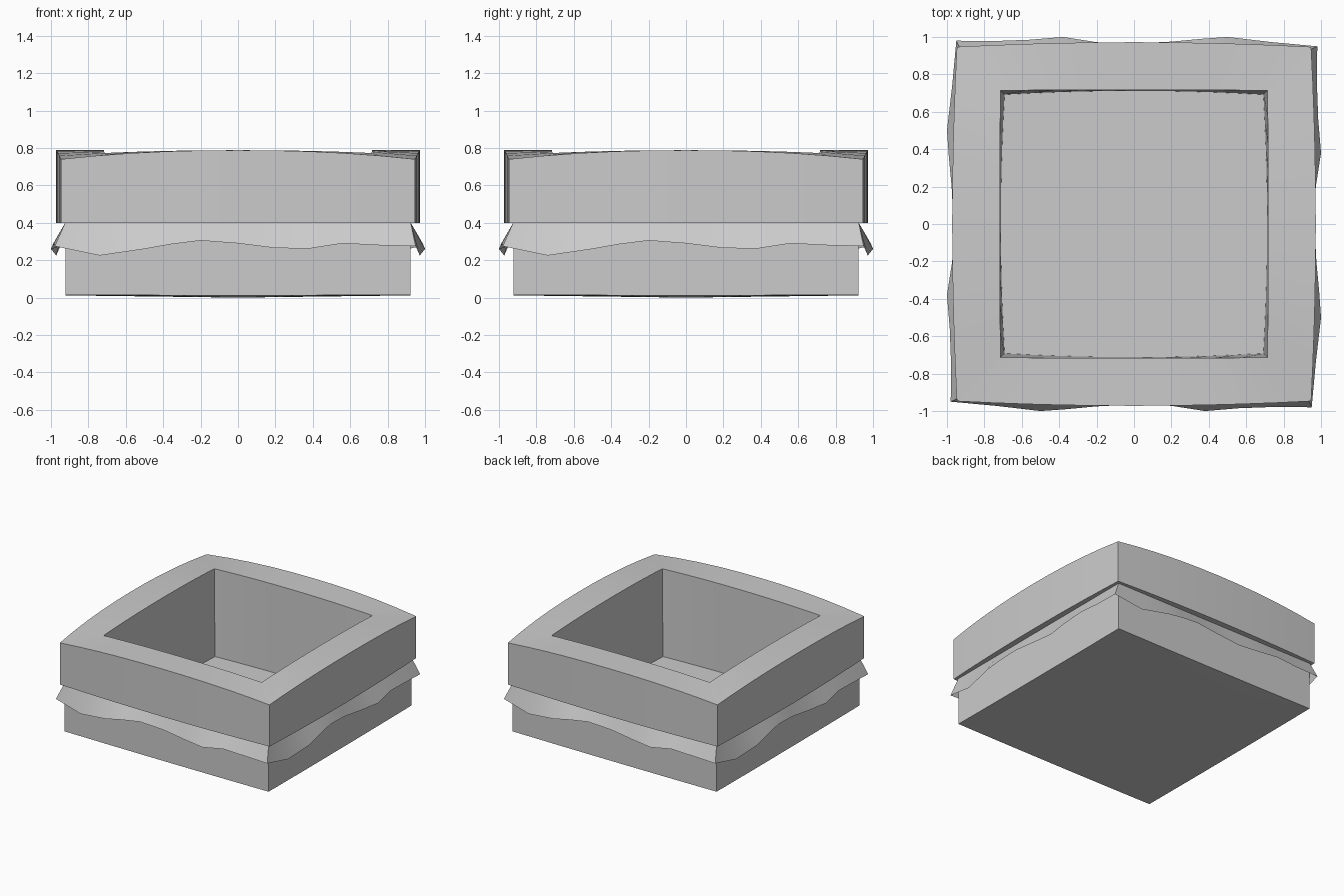
import bpy
import bmesh
import math

cube = bpy.data.objects.get("Cube")
if cube:
    bpy.data.objects.remove(cube, do_unlink=True)

grey = bpy.data.materials.new("plain_grey")
grey.use_nodes = True
colour = (0.6, 0.6, 0.6, 1)
grey.diffuse_color = colour
grey.node_tree.nodes["Principled BSDF"].inputs["Base Color"].default_value = colour


def four_sides(side):
    """Turn the front side's points into a closed ring of four sides."""
    ring = []
    for turn in range(4):
        for x, y, z in side:
            for _ in range(turn):
                x, y = -y, x
            ring.append((x, y, z))
    return ring


def square(corner, middle, z_corner, z_middle, power=2.2, steps=10):
    """Square ring whose sides bow outwards and upwards at their middle."""
    side = []
    for i in range(steps):
        t = 2 * i / steps - 1
        side.append((t * corner,
                     -middle + (middle - corner) * t * t,
                     z_middle + (z_corner - z_middle) * abs(t) ** power))
    return four_sides(side)


def loft(name, rings, start=None, end=None):
    """Skin successive rings, closing either end to a centre height."""
    bm = bmesh.new()
    rows = [[bm.verts.new(p) for p in ring] for ring in rings]
    n = len(rows[0])
    for a, b in zip(rows, rows[1:]):
        for i in range(n):
            j = (i + 1) % n
            bm.faces.new((a[i], a[j], b[j], b[i]))
    for z, row, flip in ((start, rows[0], True), (end, rows[-1], False)):
        if z is not None:
            hub = bm.verts.new((0, 0, z))
            for i in range(n):
                face = bm.faces.new((row[i], row[(i + 1) % n], hub))
                if flip:
                    face.normal_flip()
    mesh = bpy.data.meshes.new(name)
    bm.to_mesh(mesh)
    bm.free()
    mesh.materials.append(grey)
    obj = bpy.data.objects.new(name, mesh)
    bpy.context.collection.objects.link(obj)
    bpy.ops.object.select_all(action="DESELECT")
    obj.select_set(True)
    bpy.context.view_layer.objects.active = obj
    bpy.ops.object.shade_smooth_by_angle(angle=math.radians(25))
    return obj


# Lower base with a slightly sagging underside
loft("lower_base", [square(0.922, 0.922, 0.015, 0.012),
                    square(0.922, 0.922, 0.4, 0.4)], start=0.0)

# Heavy upper block with arched rims, hollow and floor
loft("upper_block", [square(0.92, 0.92, 0.4, 0.4),
                     square(0.947, 0.972, 0.4, 0.4),
                     square(0.947, 0.972, 0.74, 0.788),
                     square(0.714, 0.717, 0.773, 0.788),
                     square(0.692, 0.712, 0.07, 0.07)], end=0.07)

# Uneven cloth skirt flaring out below the block
hem = [(-0.98, -0.95, 0.275), (-0.74, -0.972, 0.225), (-0.5, -1.0, 0.26),
       (-0.36, -0.99, 0.285), (-0.2, -0.975, 0.305), (0.0, -0.965, 0.29),
       (0.2, -0.972, 0.265), (0.38, -1.0, 0.262), (0.56, -0.985, 0.29),
       (0.75, -0.978, 0.28)]
collar = [(x * 0.93 / 0.98, -0.924, 0.4) for x, y, z in hem]
collar[0] = (-0.924, -0.924, 0.4)
loft("cloth_skirt", [four_sides(hem), four_sides(collar)])
